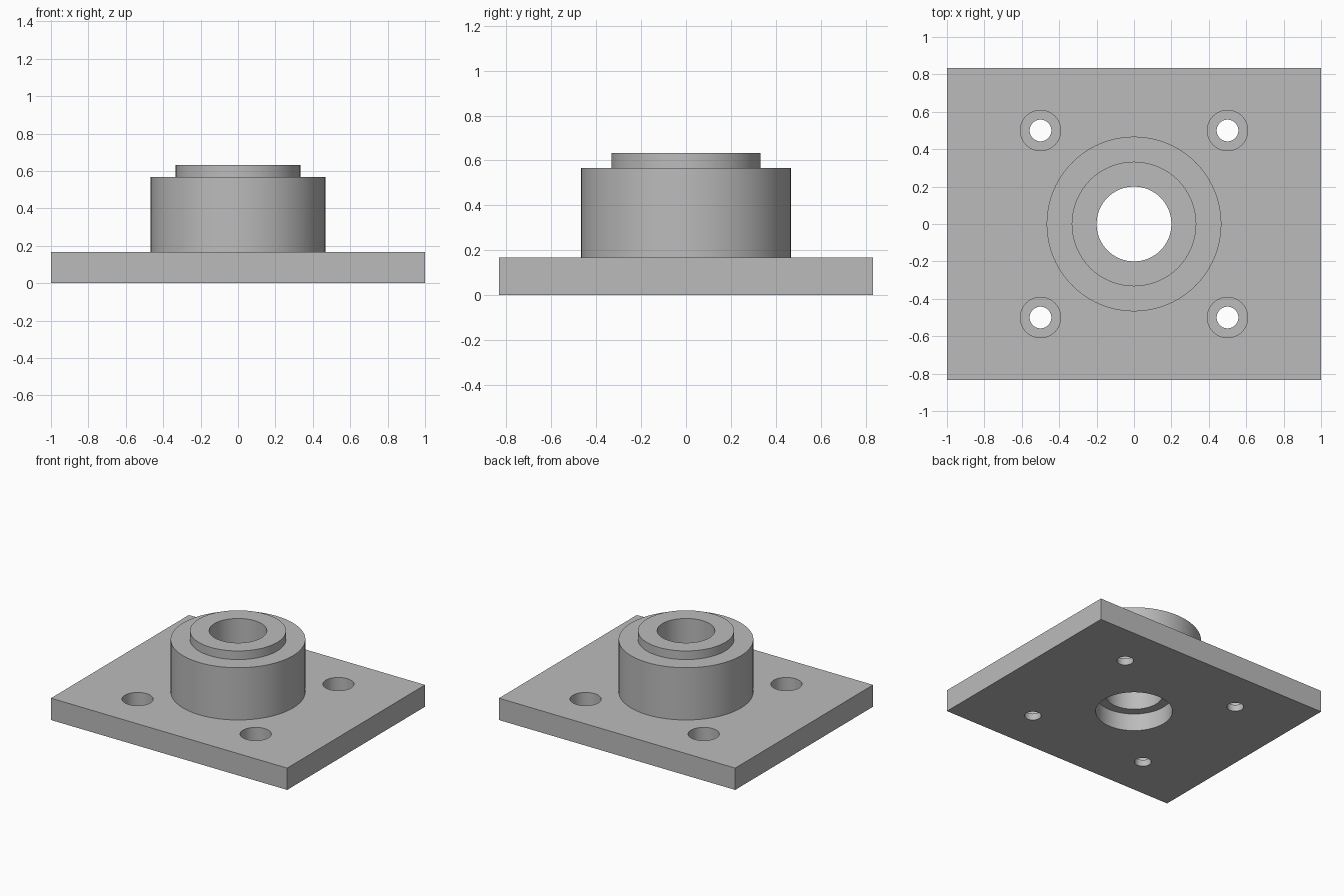
import bpy
import bmesh
import math

SEGMENTS = 96

default = bpy.data.objects.get("Cube")
if default:
    bpy.data.objects.remove(default, do_unlink=True)

# Single plain grey metal
metal = bpy.data.materials.new("grey_metal")
metal.use_nodes = True
grey = (0.5, 0.5, 0.5, 1)
metal.diffuse_color = grey
metal.node_tree.nodes["Principled BSDF"].inputs["Base Color"].default_value = grey


def add_object(name, bm):
    bmesh.ops.recalc_face_normals(bm, faces=bm.faces)
    mesh = bpy.data.meshes.new(name)
    bm.to_mesh(mesh)
    bm.free()
    obj = bpy.data.objects.new(name, mesh)
    mesh.materials.append(metal)
    bpy.context.collection.objects.link(obj)
    return obj


def turned(name, profile, x=0, y=0):
    """Solid of revolution from (radius, height) pairs, capped at both ends."""
    bm = bmesh.new()
    rings = []
    for radius, z in profile:
        angles = [math.tau * i / SEGMENTS for i in range(SEGMENTS)]
        rings.append([bm.verts.new((x + radius * math.cos(a), y + radius * math.sin(a), z))
                      for a in angles])
    for low, high in zip(rings, rings[1:]):
        for i in range(SEGMENTS):
            j = (i + 1) % SEGMENTS
            bm.faces.new((low[i], low[j], high[j], high[i]))
    bm.faces.new(rings[0])
    bm.faces.new(rings[-1])
    return add_object(name, bm)


def combine(target, tool, operation):
    """Apply a boolean to the target and remove the tool."""
    tool.hide_render = True
    mod = target.modifiers.new(operation.lower(), 'BOOLEAN')
    mod.operation = operation
    mod.solver = 'EXACT'
    mod.object = tool
    bpy.context.view_layer.objects.active = target
    bpy.ops.object.modifier_apply(modifier=mod.name)
    bpy.data.objects.remove(tool, do_unlink=True)


# Rectangular base plate
bm = bmesh.new()
bmesh.ops.create_cube(bm, size=1)
bmesh.ops.scale(bm, vec=(2, 1.667, 0.167), verts=bm.verts)
bmesh.ops.translate(bm, vec=(0, 0, 0.0835), verts=bm.verts)
flange = add_object("flanged_bushing", bm)

# Stepped boss with raised collar, sunk into the plate for a clean union
boss = turned("boss", [(0.467, 0.08), (0.467, 0.567), (0.333, 0.567), (0.333, 0.633)])
combine(flange, boss, 'UNION')

# Through bore, widened from underneath
bore = turned("bore_cutter", [(0.267, -0.1), (0.267, 0.133), (0.2, 0.133), (0.2, 0.8)])
combine(flange, bore, 'DIFFERENCE')

# Four counterbored screw holes
for x in (-0.5, 0.5):
    for y in (-0.5, 0.5):
        hole = turned("screw_hole_cutter",
                      [(0.058, -0.1), (0.058, 0.05), (0.108, 0.05), (0.108, 0.3)], x, y)
        combine(flange, hole, 'DIFFERENCE')

# Smooth round walls, crisp edges
bpy.ops.object.select_all(action='DESELECT')
flange.select_set(True)
bpy.context.view_layer.objects.active = flange
bpy.ops.object.shade_smooth_by_angle(angle=math.radians(30))
